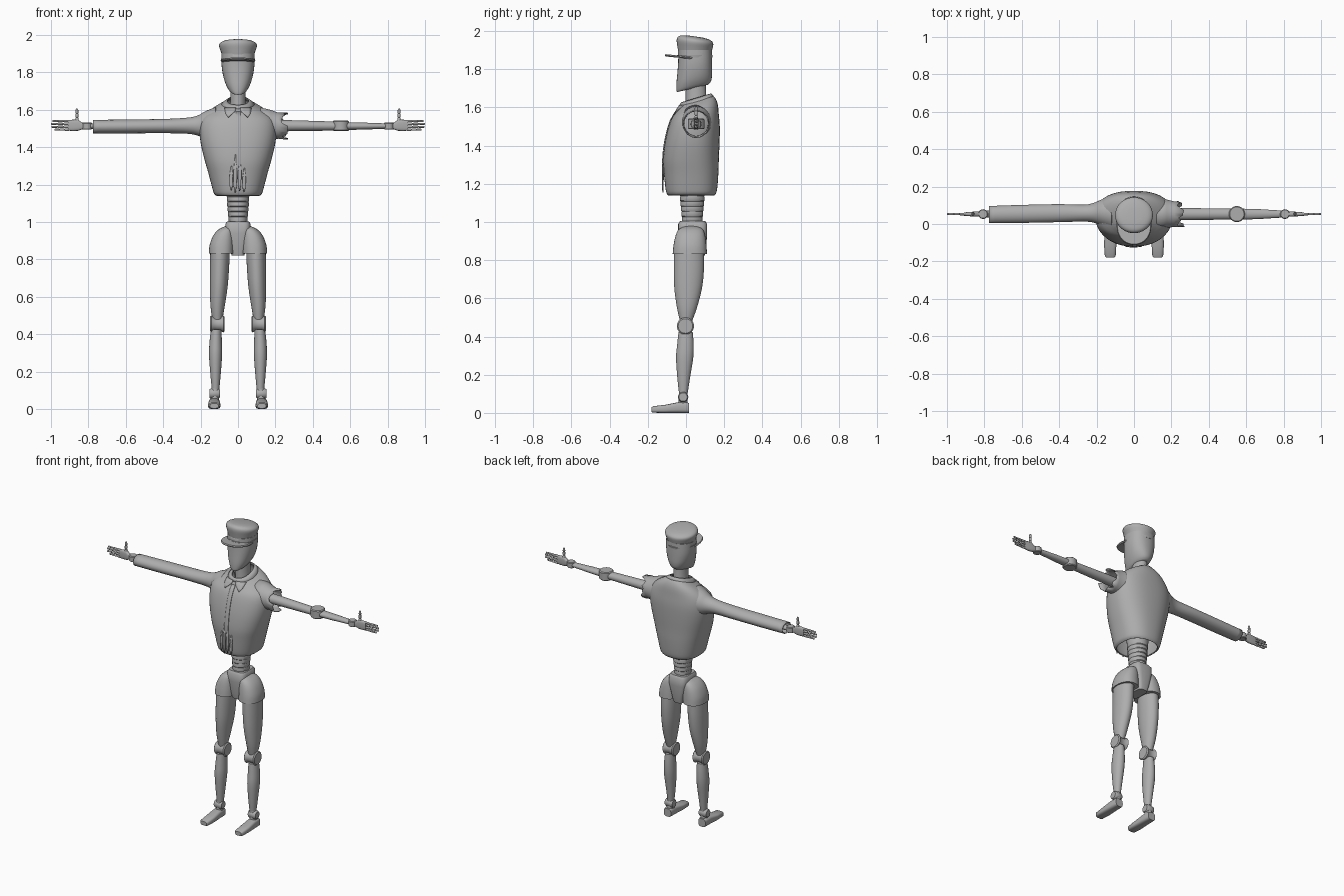
import bpy, bmesh, math, random
from mathutils.bvhtree import BVHTree

random.seed(4)
grey = bpy.data.materials.new("plain grey")
grey.diffuse_color = (0.42, 0.42, 0.42, 1)


def finish(name, bm, mirror=False, solid=0, angle=40):
    bmesh.ops.recalc_face_normals(bm, faces=bm.faces)
    me = bpy.data.meshes.new(name)
    bm.to_mesh(me)
    bm.free()
    me.materials.append(grey)
    ob = bpy.data.objects.new(name, me)
    bpy.context.collection.objects.link(ob)
    bpy.ops.object.select_all(action='DESELECT')
    ob.select_set(True)
    bpy.context.view_layer.objects.active = ob
    bpy.ops.object.shade_smooth_by_angle(angle=math.radians(angle))
    if solid:
        m = ob.modifiers.new("thickness", 'SOLIDIFY')
        m.thickness, m.offset = solid, -1
    if mirror:
        m = ob.modifiers.new("mirror", 'MIRROR')
        m.merge_threshold = 0.00001
    return ob


def smooth_rings(rings, k):
    """Catmull-Rom interpolation between rings."""
    out = []
    for i in range(len(rings) - 1):
        a, b, c, d = (rings[max(0, min(len(rings) - 1, i + j))] for j in (-1, 0, 1, 2))
        for s in range(k):
            t = s / k
            out.append([0.5 * (2 * q + (r - p) * t + (2 * p - 5 * q + 4 * r - w) * t * t
                               + (3 * q - p - 3 * r + w) * t ** 3)
                        for p, q, r, w in zip(a, b, c, d)])
    return out + [rings[-1]]


def loft(name, rings, axis='z', n=32, e=2.0, k=1, caps=(True, True), ragged=0, **kw):
    """Rings are (position, centre u, centre v, radius u, radius v[, tilt along v])."""
    rings = [tuple(r) + (0,) * (6 - len(r)) for r in rings]
    if k > 1:
        rings = smooth_rings(rings, k)
    bm = bmesh.new()
    loops = []
    for i, (t, cu, cv, ru, rv, tilt) in enumerate(rings):
        loop = []
        for j in range(n):
            a = 2 * math.pi * j / n
            c, s = math.cos(a), math.sin(a)
            u = cu + ru * math.copysign(abs(c) ** (2 / e), c)
            v = cv + rv * math.copysign(abs(s) ** (2 / e), s)
            p = t + tilt * (v - cv)
            if ragged and i == len(rings) - 1:
                p += random.uniform(-ragged, ragged)
            co = {'z': (u, v, p), 'x': (p, u, v), 'y': (u, p, v)}[axis]
            loop.append(bm.verts.new(co))
        loops.append(loop)
    for a, b in zip(loops, loops[1:]):
        for j in range(n):
            bm.faces.new((a[j], a[(j + 1) % n], b[(j + 1) % n], b[j]))
    if caps[0]:
        bm.faces.new(loops[0])
    if caps[1]:
        bm.faces.new(loops[-1])
    return finish(name, bm, **kw)


# feet, ankles, legs and knees
loft("foot", [(-.18, .127, .017, .022, .013), (-.172, .127, .018, .029, .017), (-.11, .127, .021, .033, .021),
              (-.04, .127, .028, .030, .028), (.0, .127, .028, .029, .028), (.015, .127, .026, .026, .026)],
     'y', e=3.2, mirror=True)
loft("ankle_joint", [(.097, -.015, .083, .022, .022), (.104, -.015, .083, .027, .027),
                     (.146, -.015, .083, .027, .027), (.153, -.015, .083, .022, .022)], 'x', mirror=True)
loft("ankle_post", [(.04, .125, -.015, .024, .024), (.12, .12, -.015, .02, .022)], mirror=True)
loft("lower_leg", [(.105, .12, -.014, .02, .023), (.19, .12, -.012, .028, .034), (.29, .12, -.007, .035, .045),
                   (.36, .119, -.003, .033, .043), (.425, .117, -.002, .028, .037)], k=4, mirror=True)
loft("knee_joint", [(.072, -.003, .455, .038, .038), (.078, -.003, .455, .045, .045), (.095, -.003, .455, .036, .036),
                    (.128, -.003, .455, .036, .036), (.143, -.003, .455, .045, .045),
                    (.149, -.003, .455, .038, .038)], 'x', mirror=True)
loft("thigh", [(.475, .11, .0, .026, .03), (.55, .109, .005, .038, .052), (.65, .103, .011, .047, .072),
               (.75, .099, .015, .051, .079), (.85, .096, .016, .052, .078)], k=4, mirror=True)

# hips, pelvis and ribbed waist
loft("hip_cover", [(.832, .088, .02, .068, .09), (.88, .085, .021, .066, .086), (.93, .076, .023, .055, .077),
                   (.962, .064, .025, .038, .062), (.978, .055, .027, .012, .03)], e=2.3, k=4, mirror=True)
loft("pelvis", [(.822, 0, .035, .034, .062), (.86, 0, .035, .044, .07), (.94, 0, .035, .065, .076),
                (.99, 0, .035, .067, .076), (1.004, 0, .035, .058, .066)], e=4)
waist = []
for i in range(6):
    z, r = 1.0 + .027 * i, .05 + .0025 * i
    waist += [(z, 0, .033, r - .003, r), (z + .004, 0, .033, r, r + .004), (z + .023, 0, .033, r, r + .004)]
loft("waist", waist + [(1.4, 0, .035, .08, .07)])

# jacket body, open at hem and neck
jacket = loft("jacket_body", [
    (1.14, 0, .028, .115, .122), (1.152, 0, .028, .128, .130), (1.18, 0, .028, .137, .136),
    (1.26, 0, .027, .158, .143), (1.33, 0, .026, .178, .146), (1.42, 0, .033, .199, .143),
    (1.50, 0, .043, .206, .134), (1.555, 0, .050, .192, .122, .05), (1.597, 0, .057, .148, .109, .18),
    (1.625, 0, .056, .098, .096, .27), (1.643, 0, .052, .06, .08, .3)],
    n=48, e=2.4, k=3, caps=(False, False), solid=.007)
loft("collar_band", [(1.63, 0, .055, .088, .092, .28), (1.642, 0, .053, .07, .086, .3), (1.65, 0, .052, .057, .078, .3)],
     n=48, e=2.3, caps=(False, False), solid=.006)

# long sleeve on one side, torn sleeve stub on the other
loft("long_sleeve", [(-.775, .05, 1.51, .046, .036), (-.6, .054, 1.511, .048, .037), (-.4, .058, 1.513, .048, .038),
                     (-.27, .058, 1.515, .045, .043), (-.215, .06, 1.516, .053, .054), (-.175, .06, 1.518, .07, .074),
                     (-.12, .055, 1.525, .09, .09)], 'x', k=4, caps=(False, False), solid=.006)
loft("torn_sleeve", [(.12, .055, 1.525, .088, .088), (.175, .055, 1.52, .076, .08), (.215, .053, 1.515, .068, .07),
                     (.25, .053, 1.513, .069, .073)], 'x', n=30, caps=(False, False), ragged=.022, solid=.006)

# cloth panels laid over the jacket front
tree = BVHTree.FromObject(jacket, bpy.context.evaluated_depsgraph_get())


def panel(name, rows, **kw):
    """Rows are (height, left x, right x, distance off the jacket)."""
    bm = bmesh.new()
    grid = []
    for z, x0, x1, off in rows:
        line = []
        for i in range(5):
            x = x0 + (x1 - x0) * i / 4
            hit = tree.ray_cast((x, -1, z), (0, 1, 0))[0]
            line.append(bm.verts.new((x, (hit.y if hit else -.03) - off, z)))
        grid.append(line)
    for a, b in zip(grid, grid[1:]):
        for i in range(4):
            bm.faces.new((a[i], a[i + 1], b[i + 1], b[i]))
    return finish(name, bm, solid=.004, **kw)


panel("front_placket", [(1.59 - .03 * i, -.012, .014, .005) for i in range(13)])
panel("collar_flap", [(1.612, .012, .072, .005), (1.595, .014, .07, .006), (1.58, .03, .066, .006),
                      (1.562, .05, .054, .005)], mirror=True)
for i, (x, top, low) in enumerate([(-.036, 1.30, 1.17), (-.014, 1.36, 1.155), (.010, 1.34, 1.165), (.034, 1.29, 1.16)]):
    panel("torn_strip_%d" % (i + 1), [(top, x - .002, x + .002, .003),
                                      (top * .6 + low * .4, x - .009, x + .008, .009),
                                      (top * .2 + low * .8, x - .010, x + .007, .016),
                                      (low, x - .003, x + .001, .02)])

# neck, head and cap
loft("neck", [(1.52, 0, .06, .06, .07), (1.60, 0, .053, .042, .054), (1.74, 0, .05, .04, .054)])
loft("head", [(1.70, 0, .035, .036, .082, .24), (1.712, 0, .04, .05, .09, .26), (1.745, 0, .043, .068, .093, .2),
              (1.79, 0, .046, .081, .091, .08), (1.84, 0, .048, .088, .089), (1.90, 0, .048, .088, .088)],
     e=2.3, k=3)
loft("cap_band", [(1.862, 0, .047, .089, .091), (1.874, 0, .047, .091, .093), (1.876, 0, .047, .087, .089),
                  (1.895, 0, .047, .087, .089), (1.90, 0, .047, .084, .086)], n=40)
loft("cap_crown", [(1.895, 0, .047, .086, .088), (1.915, 0, .047, .093, .092, -.05),
                   (1.94, 0, .047, .101, .096, -.1), (1.956, 0, .047, .096, .091, -.13),
                   (1.967, 0, .046, .075, .073, -.14), (1.972, 0, .046, .04, .04, -.14)], n=40, k=3)
loft("cap_brim", [(1.857, 0, -.005, .088, .102, -.1), (1.863, 0, -.005, .093, .106, -.1),
                  (1.869, 0, -.005, .089, .102, -.1)], n=40, e=2.2)

# bare arm, and the forearm hidden in the long sleeve
loft("upper_arm", [(.15, .053, 1.515, .034, .032), (.3, .053, 1.515, .032, .029), (.52, .053, 1.513, .029, .024)], 'x')
loft("elbow_joint", [(1.486, .55, .053, .038, .038), (1.491, .55, .053, .043, .043),
                     (1.537, .55, .053, .043, .043), (1.542, .55, .053, .038, .038)])
loft("forearm", [(.57, .053, 1.513, .029, .021), (.66, .053, 1.513, .027, .019), (.8, .053, 1.513, .018, .014)],
     'x', mirror=True)
loft("wrist_joint", [(1.494, .807, .053, .022, .022), (1.498, .807, .053, .026, .026),
                     (1.528, .807, .053, .026, .026), (1.532, .807, .053, .022, .022)], mirror=True)

# hands
loft("palm", [(.815, .053, 1.513, .012, .014), (.838, .053, 1.514, .013, .020), (.855, .053, 1.518, .013, .030),
              (.885, .053, 1.517, .011, .030), (.908, .053, 1.517, .009, .028)], 'x', n=24, e=3, mirror=True)
for i, (z, tip) in enumerate([(1.540, .992), (1.525, 1.0), (1.509, .998), (1.494, .982)]):
    x0, seg, rings = .90, (tip - .90) / 3, []
    for s in range(3):
        a, r = x0 + seg * s, .0068 - .0006 * s
        rings += [(a + .001, .053, z, r * .7, r * .7), (a + .004, .053, z, r, r),
                  (a + seg - .004, .053, z, r, r), (a + seg, .053, z, r * .7, r * .7)]
    loft("finger_%d" % (i + 1), rings, 'x', n=10, mirror=True)
loft("thumb", [(1.53, .861, .053, .010, .010), (1.555, .861, .053, .008, .008), (1.558, .861, .053, .006, .006),
               (1.562, .861, .053, .0085, .0085), (1.578, .861, .053, .008, .008), (1.581, .861, .053, .006, .006),
               (1.585, .861, .053, .008, .008), (1.60, .861, .053, .007, .007), (1.606, .861, .053, .004, .004)],
     n=12, mirror=True)
